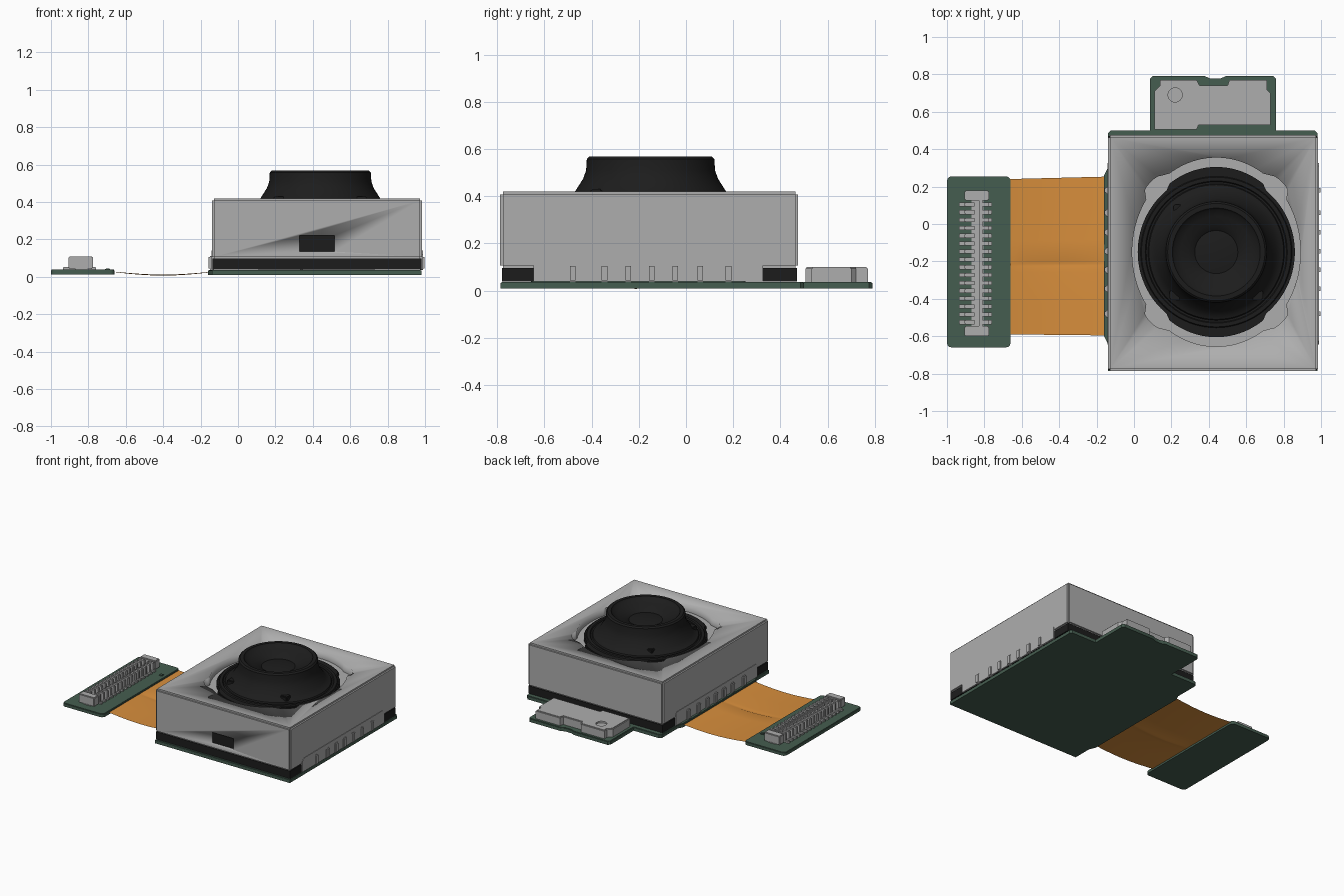
import bpy, bmesh, math
from mathutils import Vector

cube = bpy.data.objects.get("Cube")
if cube:
    bpy.data.objects.remove(cube, do_unlink=True)


def material(name, rgb):
    m = bpy.data.materials.new(name)
    m.use_nodes = True
    m.diffuse_color = (*rgb, 1)
    bsdf = next(n for n in m.node_tree.nodes if n.type == 'BSDF_PRINCIPLED')
    bsdf.inputs["Base Color"].default_value = (*rgb, 1)
    return m


METAL = material("grey metal", (0.42, 0.42, 0.42))
BLACK = material("black plastic", (0.012, 0.012, 0.012))
GREEN = material("board green", (0.06, 0.11, 0.08))
ORANGE = material("flex orange", (0.68, 0.27, 0.045))


def finish(name, bm, mat, smooth=35):
    bmesh.ops.recalc_face_normals(bm, faces=bm.faces)
    mesh = bpy.data.meshes.new(name)
    bm.to_mesh(mesh)
    bm.free()
    ob = bpy.data.objects.new(name, mesh)
    bpy.context.collection.objects.link(ob)
    if mat:
        mesh.materials.append(mat)
    bpy.ops.object.select_all(action='DESELECT')
    ob.select_set(True)
    bpy.context.view_layer.objects.active = ob
    bpy.ops.object.shade_smooth_by_angle(angle=math.radians(smooth))
    return ob


def prism(name, outline, z0, z1, mat, bevel=0):
    """Extrude a flat outline from z0 to z1, rounding its top rim."""
    bm = bmesh.new()
    face = bm.faces.new([bm.verts.new((x, y, z0)) for x, y in outline])
    top = bmesh.ops.extrude_face_region(bm, geom=[face])["geom"]
    bmesh.ops.translate(bm, vec=(0, 0, z1 - z0),
                        verts=[g for g in top if isinstance(g, bmesh.types.BMVert)])
    if bevel:
        rim = [e for e in bm.edges if all(v.co.z > z1 - 1e-5 for v in e.verts)]
        bmesh.ops.bevel(bm, geom=rim, offset=bevel, segments=2, affect='EDGES')
    return finish(name, bm, mat)


def add_box(bm, lo, hi, bevel=0):
    lo, hi = Vector(lo), Vector(hi)
    verts = bmesh.ops.create_cube(bm, size=1)["verts"]
    for v in verts:
        v.co = (lo + hi) / 2 + v.co * (hi - lo)
    if bevel:
        edges = list({e for v in verts for e in v.link_edges})
        bmesh.ops.bevel(bm, geom=edges, offset=bevel, segments=2, affect='EDGES')


def boxes(name, pairs, mat, bevel=0):
    bm = bmesh.new()
    for lo, hi in pairs:
        add_box(bm, lo, hi, bevel)
    return finish(name, bm, mat)


def cut(target, cutter):
    cutter.hide_render = True
    mod = target.modifiers.new("cut", 'BOOLEAN')
    mod.operation, mod.object, mod.solver = 'DIFFERENCE', cutter, 'EXACT'
    # The cut must run before the smoothing modifier
    bpy.ops.object.select_all(action='DESELECT')
    target.select_set(True)
    bpy.context.view_layer.objects.active = target
    bpy.ops.object.modifier_apply(modifier=mod.name)
    bpy.data.objects.remove(cutter, do_unlink=True)


def rounded(x0, x1, y0, y1, r):
    pts = []
    for i, (x, y) in enumerate(((x1 - r, y1 - r), (x0 + r, y1 - r),
                                (x0 + r, y0 + r), (x1 - r, y0 + r))):
        for k in range(4):
            a = math.pi / 2 * (i + k / 3)
            pts.append((x + r * math.cos(a), y + r * math.sin(a)))
    return pts


CX, CY = 0.44, -0.15


def polar(radii, n=128):
    """Outline around the lens axis; radii(angle) gives x and y radius."""
    pts = []
    for i in range(n):
        a = math.tau * i / n
        rx, ry = radii(a)
        pts.append((CX + rx * math.cos(a), CY + ry * math.sin(a)))
    return pts


def opening(a):
    lobe = 0.05 * max(0, 1 - (math.cos(2 * a) / 0.33) ** 4)
    return 0.45 + lobe, 0.505 + lobe * 0.4


# Housing with lobed opening and front window
housing = boxes("housing", [((-0.14, -0.787, 0.095), (0.985, 0.475, 0.42))], METAL, 0.012)
cut(housing, prism("opening_cutter", polar(opening), 0.365, 0.5, None))
cut(housing, boxes("window_cutter", [((0.33, -0.85, 0.135), (0.515, -0.755, 0.22))], None))
boxes("front_window", [((0.33, -0.772, 0.135), (0.515, -0.752, 0.22))], BLACK)
boxes("base_frame", [((-0.135, -0.78, 0.04), (0.98, 0.47, 0.097))], BLACK)

# Lens flange and lathed lens barrel
prism("lens_flange", polar(lambda a: (0.42, 0.455 if abs(math.sin(a)) > 0.8 else 0.425)),
      0.36, 0.385, BLACK, 0.008)
profile = [(0, 0.512), (0.07, 0.51), (0.115, 0.502), (0.12, 0.507), (0.15, 0.522),
           (0.19, 0.54), (0.225, 0.553), (0.235, 0.568), (0.26, 0.568), (0.27, 0.558),
           (0.273, 0.51), (0.285, 0.475), (0.32, 0.42), (0.345, 0.4), (0.36, 0.395),
           (0.365, 0.385), (0.375, 0.385), (0.38, 0.393), (0.40, 0.393), (0.408, 0.38)]
bm = bmesh.new()
line = [bm.verts.new((CX + r, CY, z)) for r, z in profile]
edges = [bm.edges.new(pair) for pair in zip(line, line[1:])]
bmesh.ops.spin(bm, geom=line + edges, cent=(CX, CY, 0), axis=(0, 0, 1),
               angle=math.tau, steps=72)
bmesh.ops.remove_doubles(bm, verts=bm.verts, dist=1e-4)
finish("lens_barrel", bm, BLACK, 40)
boxes("lens_tabs", [((x - 0.03, y - 0.025, 0.38), (x + 0.03, y + 0.025, 0.43))
                    for x, y in ((0.22, -0.38), (0.66, -0.38), (0.24, 0.08))], BLACK, 0.006)

# Main circuit board with rear tab and flared flex side
prism("main_board", [(-0.14, -0.785), (0.98, -0.785), (0.98, 0.485), (0.965, 0.5),
                     (0.76, 0.5), (0.76, 0.775), (0.745, 0.79), (0.49, 0.79),
                     (0.46, 0.777), (0.41, 0.777), (0.38, 0.79), (0.1, 0.79),
                     (0.085, 0.775), (0.085, 0.5), (-0.125, 0.5), (-0.14, 0.485),
                     (-0.14, 0.3), (-0.16, 0.26), (-0.16, -0.6), (-0.14, -0.64)],
      0.01, 0.037, GREEN, 0.004)

# Shield can on the rear tab
shield = prism("shield_can", [(0.11, 0.505), (0.335, 0.505), (0.345, 0.53), (0.73, 0.53),
                              (0.73, 0.7), (0.71, 0.72), (0.71, 0.77), (0.51, 0.77),
                              (0.5, 0.74), (0.35, 0.74), (0.335, 0.77), (0.14, 0.77),
                              (0.14, 0.74), (0.11, 0.71)], 0.035, 0.1, METAL, 0.006)
ring = [(0.22 + 0.038 * math.cos(math.tau * i / 24),
         0.69 + 0.038 * math.sin(math.tau * i / 24)) for i in range(24)]
cut(shield, prism("dimple_cutter", ring, 0.088, 0.12, None))

# Side clip strips, nearly flush, with rounded solder bumps
for side, x_in, x_out, x_bump in (("left", 0.965, 0.988, 0.997),
                                  ("right", -0.12, -0.143, -0.158)):
    bm = bmesh.new()
    strip = [(-0.645, 0.04), (0.325, 0.04), (0.325, 0.125), (0.31, 0.14),
             (-0.625, 0.14), (-0.645, 0.12)]
    near = bm.faces.new([bm.verts.new((x_in, y, z)) for y, z in strip])
    out = bmesh.ops.extrude_face_region(bm, geom=[near])["geom"]
    bmesh.ops.translate(bm, vec=(x_out - x_in, 0, 0),
                        verts=[g for g in out if isinstance(g, bmesh.types.BMVert)])
    for y in (-0.48, -0.345, -0.245, -0.145, -0.045, 0.06, 0.18):
        add_box(bm, (min(x_in, x_bump), y - 0.019, 0.037),
                (max(x_in, x_bump), y + 0.019, 0.112), 0.007)
    finish(side + "_clip_strip", bm, METAL)

# Sagging flex ribbon with a faint long crease
bm = bmesh.new()
nx, rows = 16, (0, 0.2, 0.4, 0.44, 0.455, 0.47, 0.6, 0.8, 1)
dips = {0.44: -0.002, 0.455: -0.004, 0.47: 0.001}
grid = []
for i in range(nx + 1):
    t = i / nx
    x = -0.68 + 0.56 * t
    bend = math.sin(math.pi * t) if 0 < i < nx else 0
    y0, y1 = -0.59 - 0.006 * t, 0.24 + 0.014 * t
    grid.append([bm.verts.new((x, y0 + (y1 - y0) * v,
                               0.029 - 0.018 * bend + dips.get(v, 0) * bend ** 0.4))
                 for v in rows])
for a, b in zip(grid, grid[1:]):
    for j in range(len(rows) - 1):
        bm.faces.new((a[j], b[j], b[j + 1], a[j + 1]))
bmesh.ops.solidify(bm, geom=bm.faces[:], thickness=0.006)
finish("flex_ribbon", bm, ORANGE)

# Connector board and its header with open rows of pins
prism("connector_board", rounded(-1.0, -0.66, -0.66, 0.255, 0.025), 0.013, 0.038, GREEN, 0.004)
X, Y0, Y1 = -0.84, -0.6, 0.18
header = [((X - 0.03, Y0, 0.035), (X + 0.035, Y1, 0.05)),
          ((X + 0.012, Y0 + 0.04, 0.045), (X + 0.03, Y1 - 0.04, 0.1))]
for y in (Y0, Y1 - 0.055):
    header.append(((X - 0.065, y, 0.042), (X + 0.065, y + 0.055, 0.108)))
boxes("connector_body", header, METAL, 0.005)
pins = []
for i in range(16):
    y = Y0 + 0.075 + i * (Y1 - Y0 - 0.15) / 15
    for x0, x1, z0, z1 in ((-0.935, -0.86, 0.037, 0.052), (-0.905, -0.85, 0.05, 0.106),
                           (-0.8, -0.76, 0.037, 0.052), (-0.815, -0.775, 0.05, 0.106)):
        pins.append(((x0, y - 0.011, z0), (x1, y + 0.011, z1)))
boxes("connector_pins", pins, METAL, 0.003)
boxes("small_component", [((-0.71, 0.075, 0.035), (-0.685, 0.1, 0.045))], GREEN, 0.003)
